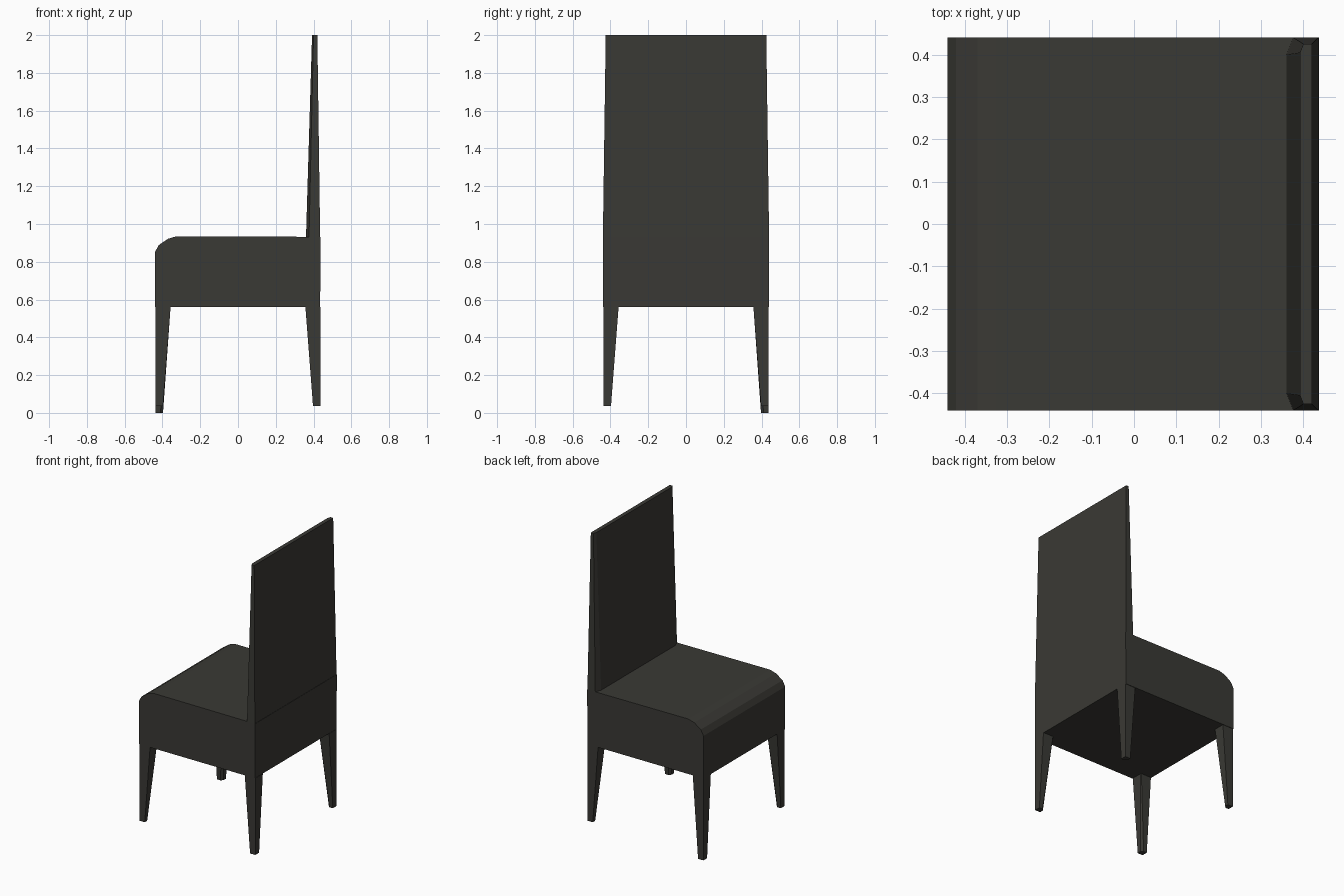
import bpy

if "Cube" in bpy.data.objects:
    bpy.data.objects.remove(bpy.data.objects["Cube"])

mat = bpy.data.materials.new("dark_fabric")
mat.diffuse_color = (0.042, 0.041, 0.035, 1)
mat.use_nodes = True
mat.node_tree.nodes["Principled BSDF"].inputs["Base Color"].default_value = mat.diffuse_color


def loft(name, lower, upper):
    """Closed flat-faced solid between two matching rings of 3D points."""
    n = len(lower)
    faces = [tuple(reversed(range(n))), tuple(range(n, 2 * n))]
    faces += [(i, (i + 1) % n, n + (i + 1) % n, n + i) for i in range(n)]
    mesh = bpy.data.meshes.new(name)
    mesh.from_pydata(lower + upper, [], faces)
    mesh.materials.append(mat)
    obj = bpy.data.objects.new(name, mesh)
    bpy.context.collection.objects.link(obj)
    return obj


# Upholstered seat: side profile with a rounded front edge
profile = [(-0.44, 0.56), (0.435, 0.56), (0.437, 0.932), (-0.325, 0.935),
           (-0.37, 0.922), (-0.42, 0.888), (-0.44, 0.85)]
loft("seat", [(x, -0.44, z) for x, z in reversed(profile)],
     [(x, 0.44, z) for x, z in reversed(profile)])


# Tall backrest: tapered slab with chamfered front corners
def back_ring(x0, x1, w, z, c):
    return [(x0, -w + c, z), (x0 + c * 0.4, -w, z), (x1, -w, z),
            (x1, w, z), (x0 + c * 0.4, w, z), (x0, w - c, z)]


loft("backrest", back_ring(0.36, 0.435, 0.44, 0.93, 0.04),
     back_ring(0.392, 0.42, 0.425, 2.0, 0.02))


# Tapered legs: outer faces vertical, inner corner chamfered toward the foot
def leg_ring(sx, sy, size, c, z):
    o, i = 0.437, 0.437 - size
    pts = [(o, o), (i, o), (i, i + c), (i + c, i), (o, i)]
    ring = [(sx * x, sy * y, z) for x, y in pts]
    return ring if sx * sy > 0 else ring[::-1]


for sx, side in ((-1, "left"), (1, "right")):
    for sy, end in ((-1, "front"), (1, "back")):
        foot = 0.0 if (sx, sy) == (-1, 1) else 0.037
        loft(f"{end}_{side}_leg", leg_ring(sx, sy, 0.04, 0.014, foot),
             leg_ring(sx, sy, 0.08, 0.003, 0.56))
